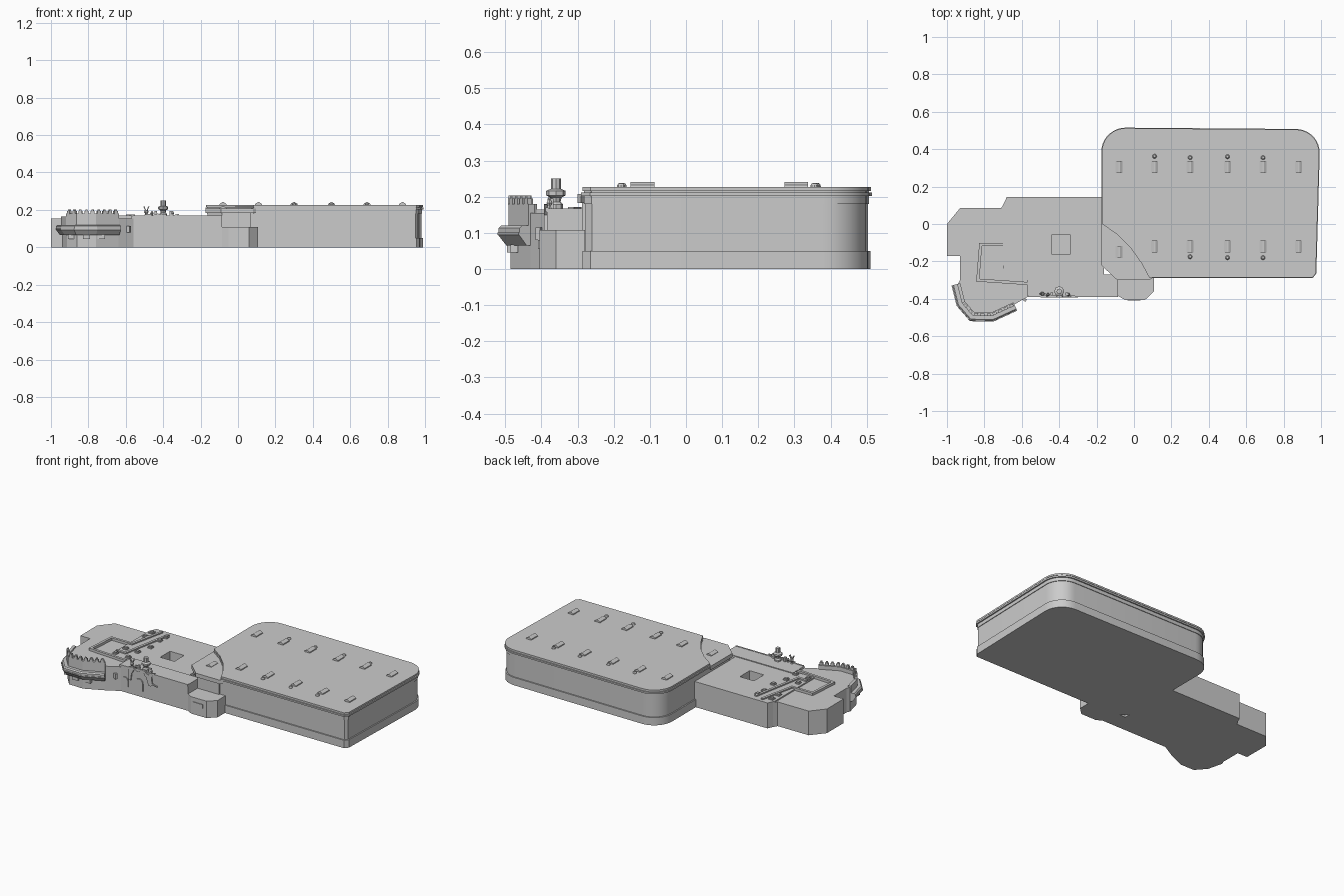
import bpy, bmesh, math
from mathutils import Vector

if "Cube" in bpy.data.objects:
    bpy.data.objects.remove(bpy.data.objects["Cube"])


def finish(bm, name, smooth=False):
    bmesh.ops.recalc_face_normals(bm, faces=bm.faces)
    me = bpy.data.meshes.new(name)
    bm.to_mesh(me)
    bm.free()
    ob = bpy.data.objects.new(name, me)
    bpy.context.collection.objects.link(ob)
    if smooth:
        bpy.ops.object.select_all(action='DESELECT')
        ob.select_set(True)
        bpy.context.view_layer.objects.active = ob
        bpy.ops.object.shade_smooth_by_angle(angle=math.radians(25))
    return ob


def offset(pts, d, closed=True):
    """Mitred offset; positive moves left of the path (inward if counter-clockwise)."""
    out, n = [], len(pts)
    for i in range(n):
        p = Vector(pts[i])
        dirs = []
        if closed or i > 0:
            dirs.append((p - Vector(pts[i - 1])).normalized())
        if closed or i < n - 1:
            dirs.append((Vector(pts[(i + 1) % n]) - p).normalized())
        ns = [Vector((-v.y, v.x)) for v in dirs]
        m = sum(ns, Vector((0, 0))).normalized()
        out.append(tuple(p + m * d / max(0.4, m.dot(ns[0]))))
    return out


def prism(name, pts, z0, z1, smooth=False):
    bm = bmesh.new()
    lo = [bm.verts.new((x, y, z0)) for x, y in pts]
    hi = [bm.verts.new((x, y, z1)) for x, y in pts]
    bm.faces.new(lo)
    bm.faces.new(hi)
    for i in range(len(pts)):
        j = (i + 1) % len(pts)
        bm.faces.new((lo[i], lo[j], hi[j], hi[i]))
    return finish(bm, name, smooth)


def sweep(name, path, profile):
    """Run a closed (offset, z) profile along an open plan path."""
    bm = bmesh.new()
    lines = [[bm.verts.new((x, y, z)) for x, y in offset(path, d, False)] for d, z in profile]
    n = len(profile)
    for k in range(n):
        a, b = lines[k], lines[(k + 1) % n]
        for i in range(len(path) - 1):
            bm.faces.new((a[i], a[i + 1], b[i + 1], b[i]))
    for e in (0, -1):
        bm.faces.new([l[e] for l in lines])
    return finish(bm, name)


def box(name, x, y, z0, z1, sx, sy, rot=0):
    c, s = math.cos(rot), math.sin(rot)
    pts = [(x + c * a - s * b, y + s * a + c * b) for a, b in
           ((-sx / 2, -sy / 2), (sx / 2, -sy / 2), (sx / 2, sy / 2), (-sx / 2, sy / 2))]
    return prism(name, pts, z0, z1)


def upright(name, xz, y0, y1):
    """Extrude an x-z outline along y."""
    ob = prism(name, xz, -y1, -y0)
    for v in ob.data.vertices:
        v.co = (v.co.x, -v.co.z, v.co.y)
    return ob


def lathe(name, x, y, prof, seg):
    bm = bmesh.new()
    rings = [[bm.verts.new((x + r * math.cos(2 * math.pi * i / seg), y + r * math.sin(2 * math.pi * i / seg), z))
              for i in range(seg)] for r, z in prof]
    for a, b in zip(rings, rings[1:]):
        for i in range(seg):
            bm.faces.new((a[i], a[(i + 1) % seg], b[(i + 1) % seg], b[i]))
    bm.faces.new(rings[0])
    bm.faces.new(rings[-1])
    return finish(bm, name)


def arc(cx, cy, r, a0, a1, n=9):
    return [(cx + r * math.cos(math.radians(a0 + (a1 - a0) * i / n)),
             cy + r * math.sin(math.radians(a0 + (a1 - a0) * i / n))) for i in range(n + 1)]


# Large hall: rounded back corners, clipped front corner, curved step in roof
back = ([(0.08, -0.29), (0.955, -0.29), (0.975, -0.265)] + arc(0.865, 0.38, 0.128, 0, 90)
        + arc(-0.045, 0.385, 0.13, 90, 180))
step = [(-0.175, 0.0), (-0.09, -0.06), (-0.02, -0.13), (0.04, -0.215)]
main = back + step
corner_outer = [(-0.175, 0.0), (-0.175, -0.22), (-0.09, -0.3), (0.08, -0.3), (0.095, -0.29)]
whole = back + corner_outer[:4]
prism('hall_plinth', offset(whole, 0.004), 0, 0.05, True)
prism('hall_walls', offset(whole, 0.012), 0, 0.19, True)
prism('hall_upper_wall', offset(main, 0.008), 0.18, 0.227, True)
prism('hall_cornice', main, 0.202, 0.212, True)
prism('hall_roof_edge', offset(main, 0.003), 0.216, 0.227, True)
prism('corner_roof', corner_outer + [(0.08, -0.28)] + step[:0:-1], 0.183, 0.208)

# Roof vents and small domes
for i, x in enumerate((-0.08, 0.11, 0.3, 0.5, 0.69, 0.88)):
    for y in (0.305, -0.15 if i == 0 else -0.12):
        z = 0.203 if (i == 0 and y < 0) else 0.225
        upright('roof_vent', [(x - 0.02, z), (x + 0.02, z), (x + 0.018, z + 0.007), (x + 0.004, z + 0.016),
                              (x - 0.004, z + 0.016), (x - 0.018, z + 0.007)], y - 0.033, y + 0.033)
dome = [(0.012, 0.225), (0.011, 0.232), (0.007, 0.237), (0.002, 0.238)]
for x, y in ((0.11, 0.362), (0.3, 0.355), (0.5, 0.36), (0.69, 0.355),
             (0.3, -0.175), (0.5, -0.18), (0.69, -0.18)):
    lathe('roof_dome', x, y, dome, 10)

# West building with square light well
west = prism('west_building', [(-0.7, -0.3), (-0.16, -0.3), (-0.16, 0.145), (-0.68, 0.145), (-0.7, 0.1)], 0, 0.163)
cutter = box('light_well_cutter', -0.39, -0.11, 0.09, 0.3, 0.1, 0.1)
cutter.hide_render = True
mod = west.modifiers.new('light_well', 'BOOLEAN')
mod.operation, mod.object, mod.solver = 'DIFFERENCE', cutter, 'EXACT'
bpy.context.view_layer.objects.active = west
bpy.ops.object.modifier_apply(modifier=mod.name)
bpy.data.objects.remove(cutter)

# West wing, front range and entrance block
prism('west_wing', [(-0.93, -0.33), (-0.69, -0.33), (-0.69, 0.12), (-0.71, 0.085), (-0.93, 0.085), (-1, 0),
                    (-1, -0.17), (-0.93, -0.17)], 0, 0.155)
prism('front_range', [(-0.57, -0.385), (-0.085, -0.385), (-0.085, -0.27), (-0.57, -0.27)], 0, 0.168)
box('front_range_coping', -0.325, -0.385, 0.158, 0.17, 0.48, 0.008)
prism('entrance_block', [(-0.085, -0.385), (-0.05, -0.405), (0.06, -0.405), (0.107, -0.36), (0.107, -0.28),
                         (-0.085, -0.28)], 0, 0.108)
box('entrance_sign_panel', 0.0, -0.405, 0.055, 0.08, 0.07, 0.008)

# Roof walkway walls and finial blocks
low, high = 0.15, 0.171
wall = [(-0.008, low), (0.008, low), (0.008, high), (-0.008, high)]
sweep('walkway_wall_outer', [(-0.625, 0.125), (-0.675, -0.11), (-0.82, -0.11), (-0.835, -0.3), (-0.57, -0.318)], wall)
sweep('walkway_wall_inner', [(-0.57, 0.11), (-0.635, -0.235), (-0.7, -0.23)], wall)
for x, y in ((-0.67, 0.085), (-0.67, 0.02), (-0.67, -0.18), (-0.682, -0.265), (-0.565, 0.08),
             (-0.57, 0.02), (-0.56, -0.085), (-0.585, -0.18), (-0.59, -0.27)):
    box('roof_block', x, y, 0.15, 0.17, 0.028, 0.028)
    box('roof_block_cap', x, y, 0.17, 0.176, 0.018, 0.018)

# Bastion with flared gallery and battlements
front = [(-0.94, -0.32), (-0.915, -0.42), (-0.86, -0.483), (-0.76, -0.485), (-0.64, -0.43)]
prism('bastion', front + [(-0.56, -0.385), (-0.56, -0.3), (-0.93, -0.3)], 0, 0.155)
sweep('gallery', front, [(0.005, 0.065), (-0.012, 0.065), (-0.033, 0.092), (-0.033, 0.113), (-0.026, 0.12),
                         (0.005, 0.12)])
sweep('gallery_rail', front, [(-0.034, 0.094), (-0.037, 0.094), (-0.037, 0.101), (-0.034, 0.101)])
sweep('parapet', front[1:], [(0.012, 0.12), (-0.006, 0.12), (-0.006, 0.18), (0.012, 0.18)])
sweep('parapet_side', front[:2], [(0.012, 0.12), (-0.006, 0.12), (-0.006, 0.165), (0.012, 0.165)])
for a, b in zip(front[1:], front[2:]):
    a, b = Vector(a), Vector(b)
    d = b - a
    n = max(2, round(d.length / 0.036))
    for i in range(n):
        p = a + d * (i + 0.5) / n
        r = math.atan2(d.y, d.x)
        box('merlon', p.x, p.y, 0.178, 0.195, 0.021, 0.014, r)
        box('merlon_cap', p.x, p.y, 0.195, 0.203, 0.011, 0.012, r)
for x in (-0.89, -0.81, -0.73):
    y = -0.455 if x == -0.89 else -0.485 if x == -0.81 else -0.475
    box('gallery_bracket', x, y, 0.045, 0.068, 0.04, 0.02)


# Arched doorways, window and scalloped trim on the front
def doorway(x, y, w, z0, z1):
    r = w / 2
    upright('arched_doorway', [(x - r, z0), (x + r, z0)] + arc(x, z1 - r, r, 0, 180, 8), y - 0.006, y + 0.01)


doorway(-0.53, -0.385, 0.045, 0.04, 0.1)
doorway(-0.43, -0.385, 0.055, 0.04, 0.115)
box('square_window', -0.59, -0.402, 0.08, 0.115, 0.032, 0.014, -0.5)
upright('facade_trim', [(-0.5, 0.175), (-0.5, 0.09), (-0.488, 0.09), (-0.48, 0.14)]
        + arc(-0.43, 0.135, 0.045, 170, 10, 8)
        + [(-0.378, 0.14), (-0.36, 0.09), (-0.345, 0.09), (-0.335, 0.1), (-0.3, 0.093), (-0.3, 0.099),
           (-0.335, 0.108), (-0.34, 0.15), (-0.315, 0.178)]
        + arc(-0.36, 0.185, 0.026, -20, -160, 6) + arc(-0.44, 0.19, 0.03, -20, -160, 6), -0.393, -0.383)

# Lookout turret and rooftop ornaments
lathe('turret', -0.4, -0.36, [(0.02, 0.16), (0.02, 0.178), (0.013, 0.186), (0.016, 0.198), (0.027, 0.204),
                              (0.027, 0.216), (0.014, 0.222), (0.014, 0.25)], 8)
for sx in (-1, 1):
    box('turret_wing', -0.4 + sx * 0.04, -0.375, 0.165, 0.195, 0.014, 0.016)
lathe('horned_ornament', -0.49, -0.373, [(0.01, 0.16), (0.006, 0.178), (0.012, 0.188), (0.008, 0.2)], 6)
for s in (-1, 1):
    x = -0.49
    upright('ornament_horn', [(x, 0.195), (x + s * 0.005, 0.195), (x + s * 0.017, 0.218), (x + s * 0.011, 0.22)],
            -0.378, -0.368)
for x in (-0.46, -0.35):
    lathe('small_finial', x, -0.378, [(0.008, 0.16), (0.005, 0.175), (0.009, 0.183), (0.003, 0.193)], 6)
